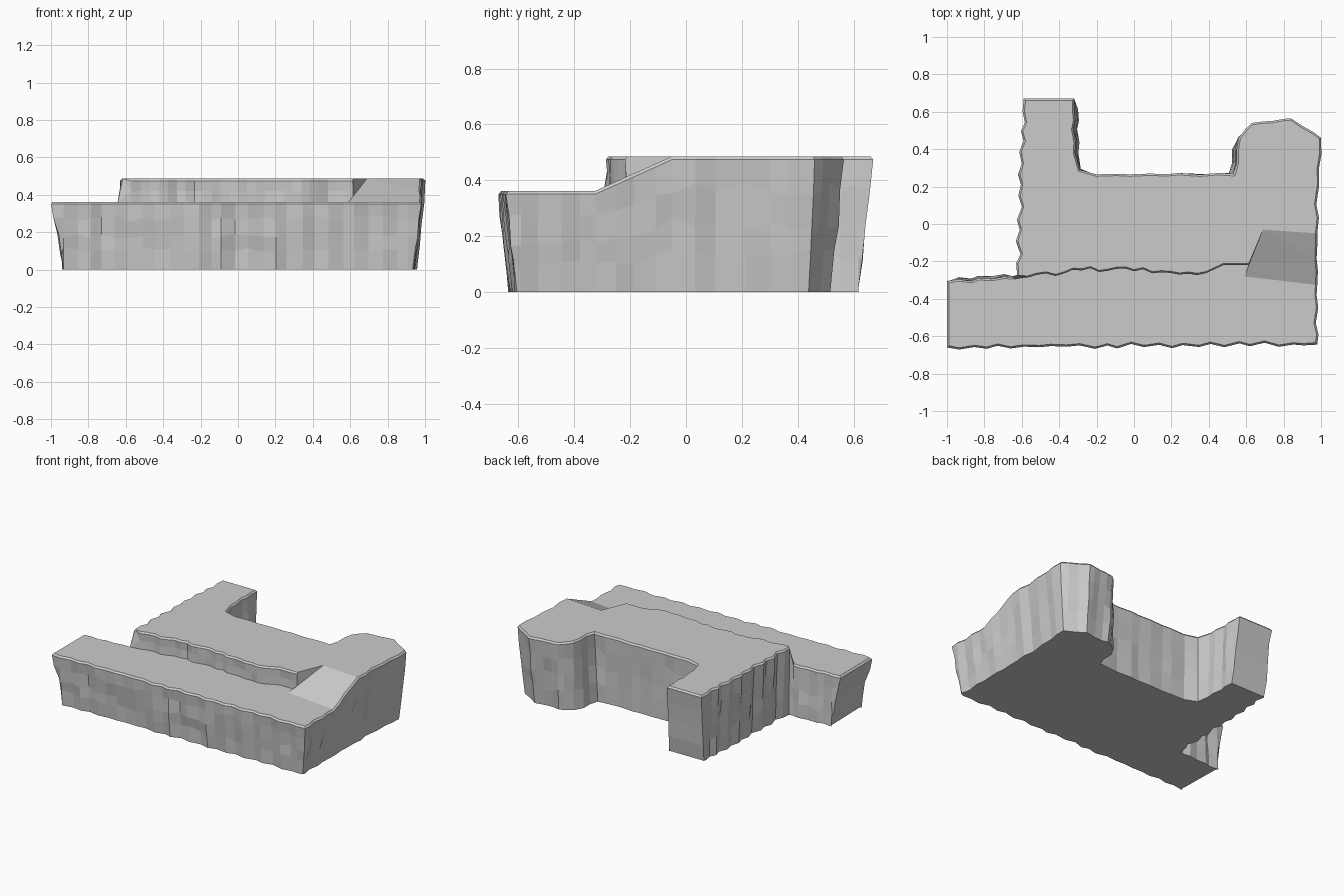
import bpy, bmesh, random
from mathutils import Vector

if "Cube" in bpy.data.objects:
    bpy.data.objects.remove(bpy.data.objects["Cube"])

random.seed(7)
LOW, HIGH = 0.362, 0.486

# Rim outline, counter-clockwise: x, y, height, pieces to next, roughness, inward taper
OUTLINE = [
    (-1.0, -.66, LOW, 28, .014, .035),     # front
    (.98, -.645, LOW, 5, .012, .045),      # right side
    (.98, -.325, LOW, 4, .008, .045),      # beside the ramp
    (.98, -.05, HIGH, 6, .016, .045),
    (1.0, .46, HIGH, 3, .008, .05),        # rounded back right lobe
    (.84, .565, HIGH, 4, .008, .05),
    (.63, .54, HIGH, 2, .008, .02),
    (.56, .46, HIGH, 3, .012, -.025),      # recess
    (.53, .27, HIGH, 8, .005, .012),
    (-.2, .265, HIGH, 1, 0, .0),
    (-.29, .29, HIGH, 1, 0, -.015),
    (-.315, .38, HIGH, 5, .01, -.02),
    (-.32, .67, HIGH, 1, 0, .055),         # flat leg end
    (-.59, .67, HIGH, 16, .014, .02),      # left side
    (-.625, -.27, HIGH, 1, 0, .0),
    (-.645, -.285, LOW, 6, .007, -.012),   # back of lower terrace
    (-1.0, -.305, LOW, 1, 0, .07),         # flat left end
]


def rough_points():
    """Resample the outline with jagged vertical creases."""
    pts, keys = [], []
    for k, (x, y, z, n, amp, taper) in enumerate(OUTLINE):
        nx, ny, nz = OUTLINE[(k + 1) % len(OUTLINE)][:3]
        a, b = Vector((x, y, z)), Vector((nx, ny, nz))
        side = Vector((a.y - b.y, b.x - a.x, 0)).normalized()
        keys.append(len(pts))
        for i in range(n):
            p = a.lerp(b, (i + (random.uniform(-.2, .2) if i else 0)) / n)
            if i:
                p += side * amp * ((-1) ** i * .5 + random.uniform(-.5, .5))
            pts.append((p, taper, amp))
    return pts, keys


pts, keys = rough_points()
N = len(pts)


def inward(i, d0, d1):
    """Inward offset at a rim point, mitred at sharp corners."""
    p = pts[i][0]
    e0, e1 = p - pts[i - 1][0], pts[(i + 1) % N][0] - p
    n0 = Vector((-e0.y, e0.x, 0)).normalized()
    n1 = Vector((-e1.y, e1.x, 0)).normalized()
    if n0.dot(n1) < .5:
        return n0 * d0 + n1 * d1
    return (n0 + n1).normalized() * (d0 + d1) / 2


bm = bmesh.new()

# Outer cliff walls with a small bevelled rim
rings = []
for f in (0, .28, .52, .78, 1):
    ring = []
    for i, (p, taper, amp) in enumerate(pts):
        wob = random.uniform(-.006, .006) if amp and 0 < f < 1 else 0
        t = 1 - f
        q = p + inward(i, pts[i - 1][1] * t + wob, taper * t + wob)
        ff = f + (random.uniform(-.05, .05) if 0 < f < 1 else 0)
        q.z = (p.z - .012) * ff
        ring.append(bm.verts.new(q))
    rings.append(ring)
rings.append([bm.verts.new(p + inward(i, .01, .01)) for i, (p, _, _) in enumerate(pts)])
rim = rings[-1]
for lo, hi in zip(rings, rings[1:]):
    for i in range(N):
        j = (i + 1) % N
        bm.faces.new((lo[i], lo[j], hi[j], hi[i]))
bm.faces.new(rings[0][::-1])

# Step between the terraces
path = [(-.62, -.275), (-.42, -.262), (-.28, -.237), (0, -.24), (.34, -.255),
        (.43, -.24), (.48, -.21), (.615, -.21)]
step = []
for (x0, y0), (x1, y1) in zip(path, path[1:]):
    n = max(1, round((x1 - x0) / .05))
    for i in range(1, n + 1):
        t = i / n
        x = x0 + (x1 - x0) * t
        y = y0 + (y1 - y0) * t + (random.uniform(-.011, .011) if x < .46 else 0)
        step.append([bm.verts.new((x, y - d, z)) for d, z in (
            (0, HIGH), (.009, HIGH - .012),
            (.006 + random.uniform(-.004, .004), .42), (.006, LOW))])
for a, b in zip(step, step[1:]):
    for r in range(3):
        bm.faces.new((a[r], a[r + 1], b[r + 1], b[r]))

# Ramp edge and joins at both ends of the step
A = bm.verts.new((.59, -.28, LOW))
B = bm.verts.new((.622, -.2, .40))
C = bm.verts.new((.69, -.03, HIGH))
up, down = keys[14], keys[15]
bm.faces.new([rim[up], rim[down]] + step[0][::-1])
bm.faces.new(step[-1] + [B])
bm.faces.new((step[-1][0], B, C))
bm.faces.new((step[-1][3], A, B))

# Flat terrace tops and sloping ramp
r1, r2 = keys[2], keys[3]
tops = [
    bm.faces.new(rim[:r1 + 1] + [A] + [s[3] for s in reversed(step)] + rim[down:]),
    bm.faces.new(rim[r1:r2 + 1] + [C, B, A]),
    bm.faces.new(rim[r2:up + 1] + [s[0] for s in step] + [C]),
]
bmesh.ops.recalc_face_normals(bm, faces=bm.faces)
bmesh.ops.triangulate(bm, faces=[f for f in bm.faces if len(f.verts) > 4])
bmesh.ops.recalc_face_normals(bm, faces=bm.faces)

mesh = bpy.data.meshes.new("cliff_terraces")
bm.to_mesh(mesh)
bm.free()
stone = bpy.data.materials.new("grey stone")
stone.diffuse_color = (.6, .6, .6, 1)
stone.use_nodes = True
stone.node_tree.nodes["Principled BSDF"].inputs["Base Color"].default_value = stone.diffuse_color
mesh.materials.append(stone)
obj = bpy.data.objects.new("cliff_terraces", mesh)
bpy.context.collection.objects.link(obj)
